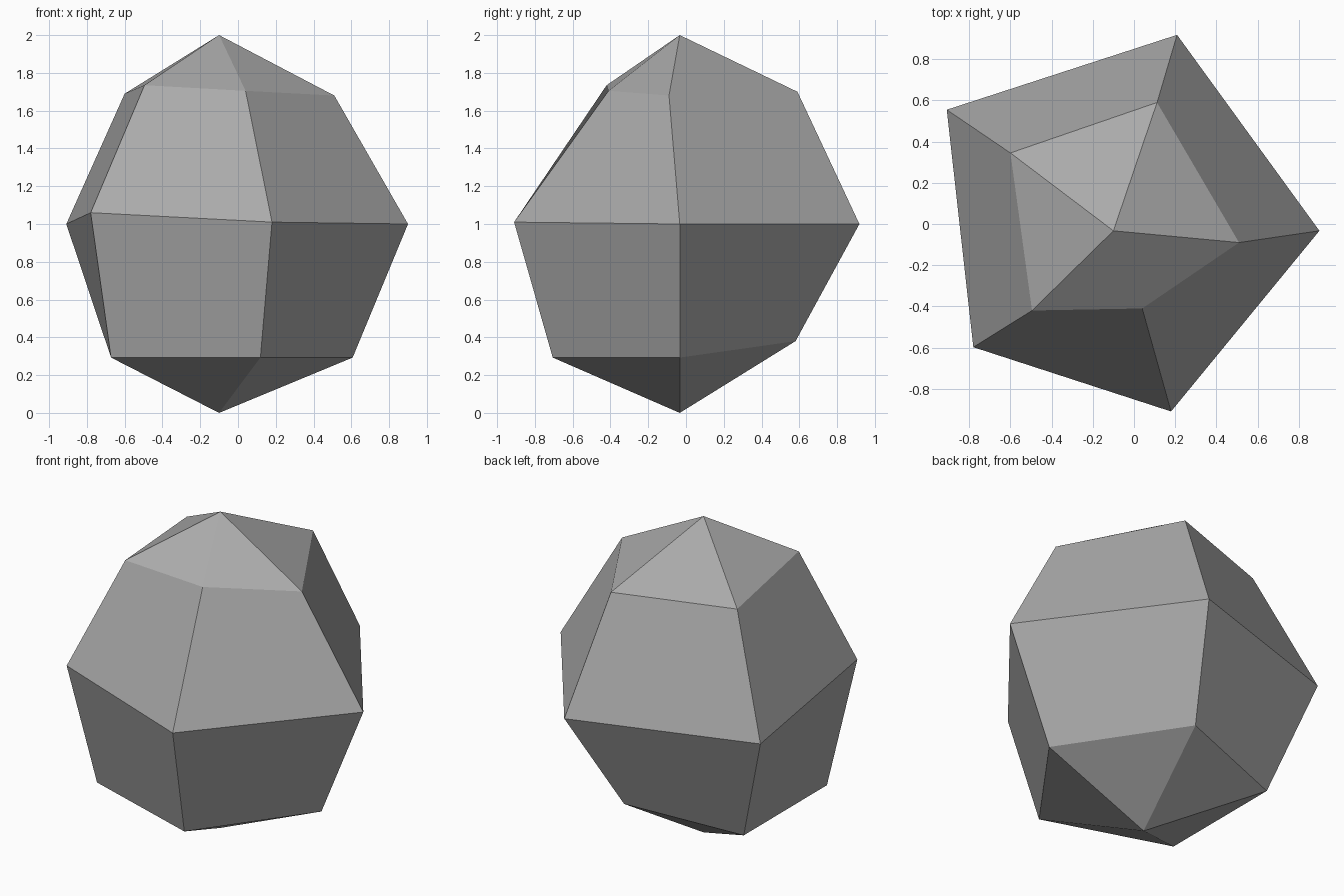
import bpy
import bmesh
from math import sin, cos, pi
from mathutils import Vector

SIDES, RINGS = 5, 4
CENTRE = Vector((-0.1, -0.033, 1.0))

# Corners pushed in from the regular ball, keyed by (ring from top, side)
DENTS = {
    (1, 0): (0.51, -0.09, 1.68),
    (1, 1): (0.112, 0.59, 1.70),
    (1, 2): (-0.60, 0.345, 1.69),
    (1, 3): (-0.495, -0.42, 1.735),
    (1, 4): (0.04, -0.41, 1.705),
    (2, 3): (-0.78, -0.598, 1.06),
    (2, 4): (0.18, -0.91, 1.01),
    (3, 1): (0.027, 0.58, 0.38),
}


def corner(ring, side):
    """Point of a unit ball, or its dented position."""
    tilt, turn = pi * ring / RINGS, 2 * pi * side / SIDES
    spot = CENTRE + Vector((sin(tilt) * cos(turn), sin(tilt) * sin(turn), cos(tilt)))
    return Vector(DENTS.get((ring, side), spot))


old = bpy.data.objects.get("Cube")
if old:
    bpy.data.objects.remove(old, do_unlink=True)

# Stone colour
stone = bpy.data.materials.new("stone_grey")
stone.use_nodes = True
grey = (0.4, 0.4, 0.4, 1.0)
stone.diffuse_color = grey
stone.node_tree.nodes["Principled BSDF"].inputs["Base Color"].default_value = grey

# Rock: a coarse dented ball with flat faces
bm = bmesh.new()
top = bm.verts.new(corner(0, 0))
rings = [[bm.verts.new(corner(r, s)) for s in range(SIDES)] for r in range(1, RINGS)]
bottom = bm.verts.new(corner(RINGS, 0))
for s in range(SIDES):
    n = (s + 1) % SIDES
    bm.faces.new((top, rings[0][s], rings[0][n]))
    for upper, lower in zip(rings, rings[1:]):
        bm.faces.new((upper[s], lower[s], lower[n], upper[n]))
    bm.faces.new((bottom, rings[-1][n], rings[-1][s]))
bmesh.ops.recalc_face_normals(bm, faces=bm.faces)

mesh = bpy.data.meshes.new("rock")
bm.to_mesh(mesh)
bm.free()
mesh.materials.append(stone)
rock = bpy.data.objects.new("rock", mesh)
bpy.context.collection.objects.link(rock)
